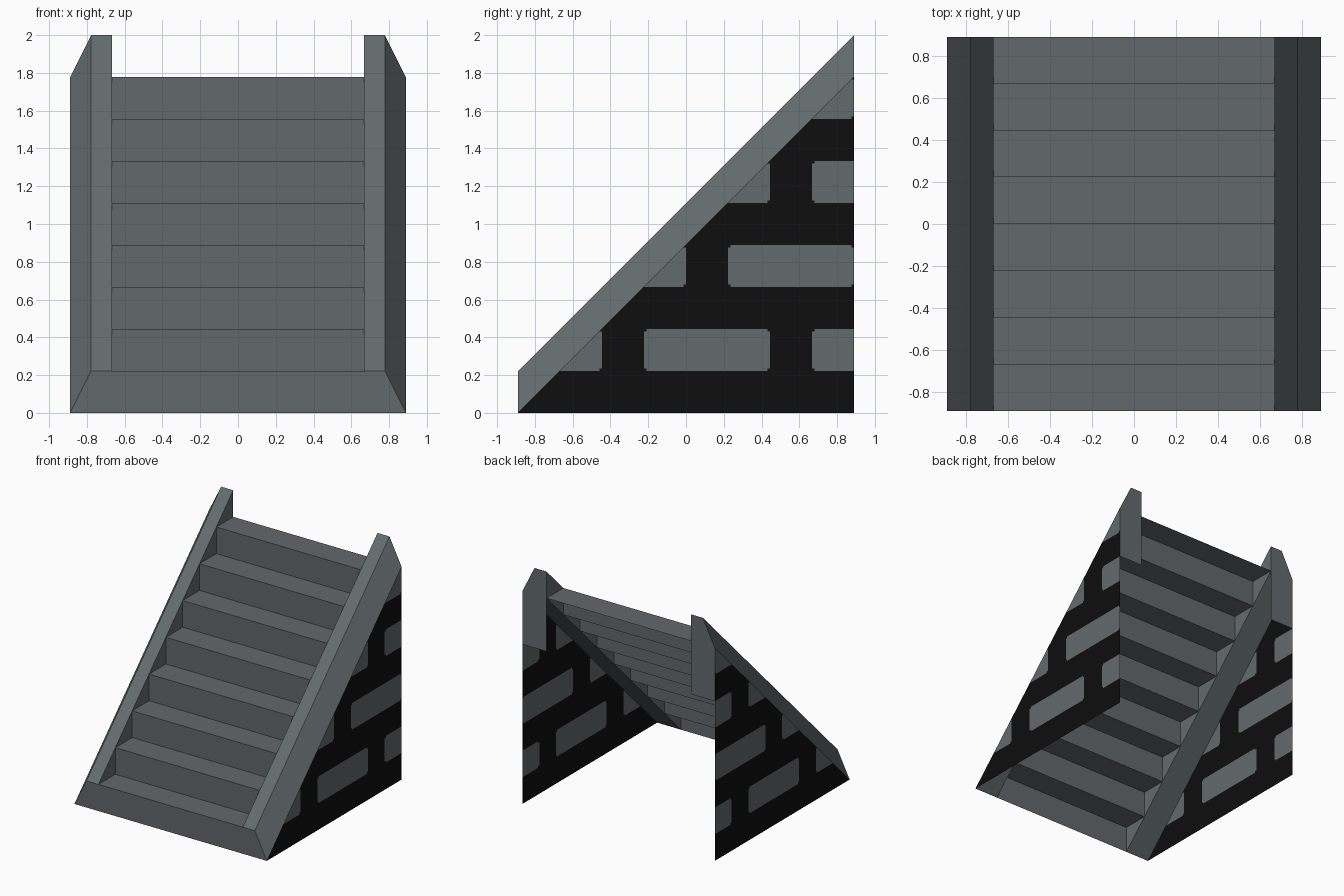
import bpy, bmesh
from mathutils import Vector

if "Cube" in bpy.data.objects:
    bpy.data.objects.remove(bpy.data.objects["Cube"])

U = 2 / 9          # module: step rise and run
H = 4 * U          # half width and half depth


def material(name, rgb):
    m = bpy.data.materials.new(name)
    m.diffuse_color = (*rgb, 1)
    m.use_nodes = True
    m.node_tree.nodes["Principled BSDF"].inputs["Base Color"].default_value = m.diffuse_color
    return m


STEP = material("step grey", (0.124, 0.138, 0.147))
RAIL = material("rail grey", (0.127, 0.150, 0.156))
BRICK = material("brick grey", (0.124, 0.145, 0.149))
MORTAR = material("mortar black", (0.0044, 0.0044, 0.0044))


def finish(name, bm, mats):
    mesh = bpy.data.meshes.new(name)
    bm.to_mesh(mesh)
    bm.free()
    for m in mats:
        mesh.materials.append(m)
    obj = bpy.data.objects.new(name, mesh)
    bpy.context.collection.objects.link(obj)


def face(bm, pts, facing):
    """Add a flat face whose normal points along the given direction."""
    f = bm.faces.new([bm.verts.new(p) for p in pts])
    f.normal_update()
    if f.normal.dot(Vector(facing)) < 0:
        f.normal_flip()
    return f


# Staircase: open sheet of risers and treads, first riser spans the full width
bm = bmesh.new()
w = 3 * U
for k in range(8):
    y, z = -H + k * U, k * U
    lo, hi = (H, 3.5 * U) if k == 0 else (w, w)
    face(bm, [(-lo, y, z), (lo, y, z), (hi, y, z + U), (-hi, y, z + U)], (0, -1, 0))
    face(bm, [(-w, y, z + U), (w, y, z + U), (w, y + U, z + U), (-w, y + U, z + U)], (0, 0, 1))
bmesh.ops.remove_doubles(bm, verts=bm.verts, dist=1e-4)
finish("steps", bm, [STEP])


def in_brick(y, z):
    """Running bond: bricks 3 modules long, notched corners."""
    row, rz = divmod(z / U, 2)
    shift = 1 if row % 2 == 0 else 3
    ry = (y / U + shift) % 4
    if rz < 1 or ry > 3:
        return False
    n = 1 / 16
    return not ((ry < n or ry > 3 - n) and (rz < 1 + n or rz > 2 - n))


for side, s in (("right", 1), ("left", -1)):
    # Sloping rail: section swept along the 45 degree pitch
    bm = bmesh.new()
    section = [(3 * U, 0), (3 * U, U), (3.5 * U, U), (4 * U, 0)]
    facing = [(-s, 0, 0), (0, -1, 1), (s, -1, 1), (0, 1, -1)]
    for i in range(4):
        (xa, za), (xb, zb) = section[i], section[(i + 1) % 4]
        face(bm, [(s * xa, -H, za), (s * xb, -H, zb),
                  (s * xb, H, zb + 8 * U), (s * xa, H, za + 8 * U)], facing[i])
    # Rear end plate of the rail
    plate = [(3, 6), (4, 6), (4, 8), (3.5, 9), (3, 9)]
    face(bm, [(s * x * U, H, z * U) for x, z in plate], (0, 1, 0))
    finish(side + "_rail", bm, [RAIL])

    # Triangular side wall, cut along the brick joints
    bm = bmesh.new()
    face(bm, [(s * H, -H, 0), (s * H, H, 0), (s * H, H, 8 * U)], (s, 0, 0))
    for i in range(-4, 9):
        for d in (-1 / 16, 0, 1 / 16):
            for axis in ((0, 1, 0), (0, 0, 1)):
                bmesh.ops.bisect_plane(bm, geom=bm.verts[:] + bm.edges[:] + bm.faces[:],
                                       dist=1e-6, plane_co=Vector(axis) * (i + d) * U,
                                       plane_no=axis)
    for f in bm.faces:
        c = f.calc_center_median()
        f.material_index = 0 if in_brick(c.y, c.z) else 1
    finish(side + "_brick_wall", bm, [BRICK, MORTAR])
